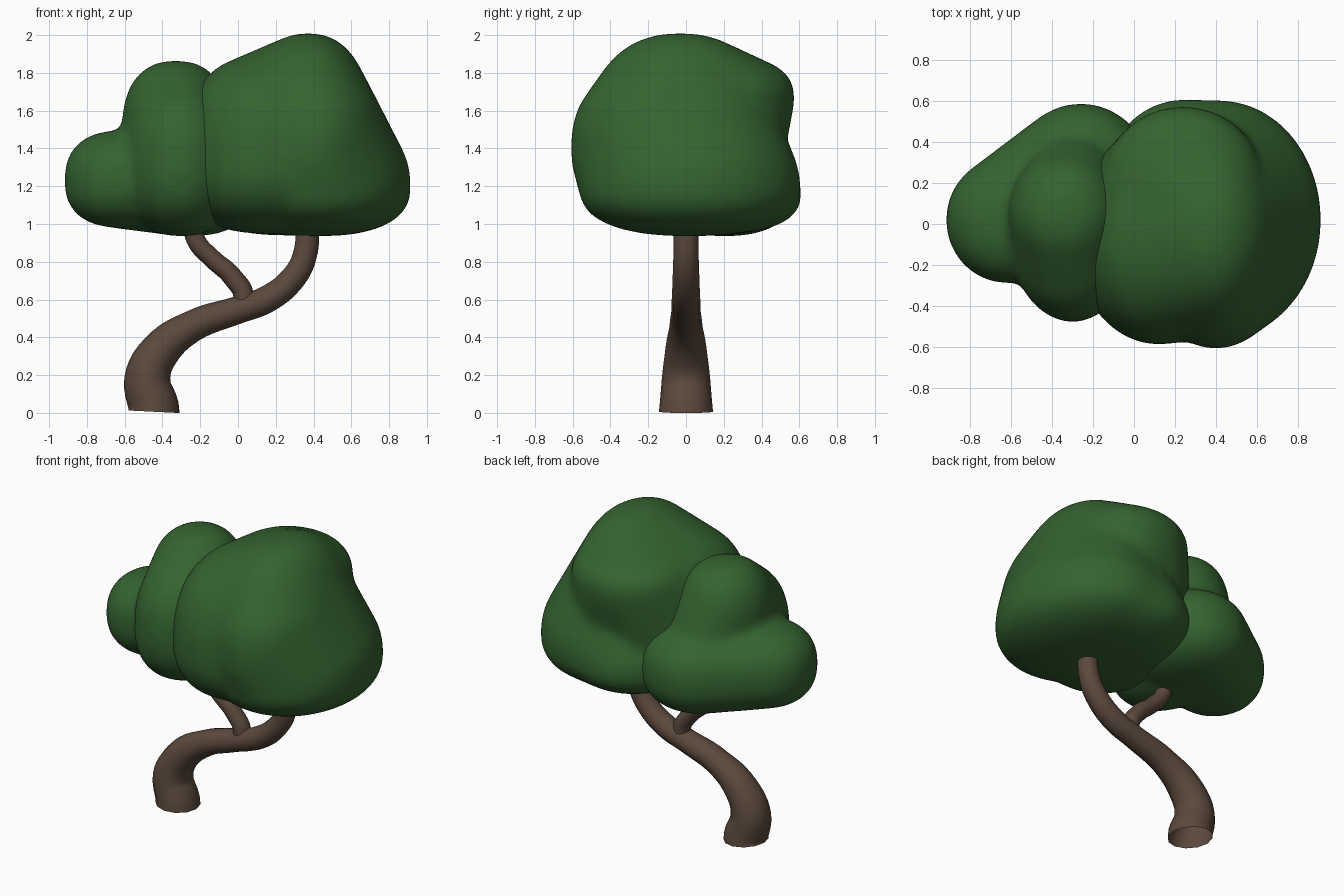
import bpy, bmesh
from math import hypot
from mathutils import Vector

if "Cube" in bpy.data.objects:
    bpy.data.objects.remove(bpy.data.objects["Cube"])


def material(name, rgb):
    m = bpy.data.materials.new(name)
    m.diffuse_color = (*rgb, 1)
    m.use_nodes = True
    m.node_tree.nodes["Principled BSDF"].inputs["Base Color"].default_value = m.diffuse_color
    return m


LEAF = material("leaf_green", (0.035, 0.125, 0.03))
BARK = material("bark_brown", (0.105, 0.066, 0.045))


def limb(name, points):
    """Tapered round tube through (x, z, radius) points in the y = 0 plane."""
    cu = bpy.data.curves.new(name, 'CURVE')
    cu.dimensions = '3D'
    cu.bevel_depth = 1
    cu.bevel_resolution = 4
    cu.resolution_u = 6
    sp = cu.splines.new('BEZIER')
    sp.bezier_points.add(len(points) - 1)
    for bp, (x, z, r) in zip(sp.bezier_points, points):
        bp.co = (x, 0, z)
        bp.radius = r
        bp.handle_left_type = bp.handle_right_type = 'AUTO'
    # the foot leaves the ground upright
    first = sp.bezier_points[0]
    first.handle_left_type = first.handle_right_type = 'FREE'
    first.handle_right = first.co + Vector((0.003, 0, 0.06))
    first.handle_left = first.co - Vector((0.003, 0, 0.06))
    ob = bpy.data.objects.new(name, cu)
    bpy.context.collection.objects.link(ob)
    cu.materials.append(BARK)
    ob.scale.y = 1.05
    return ob


# Directions shared by every foliage lobe
ball = bmesh.new()
bmesh.ops.create_icosphere(ball, subdivisions=4, radius=1)
DIRECTIONS = [v.co.normalized() for v in ball.verts]
ball.free()


def lobe_points(cx, cy, cz, rx, ry, up, down, n=2.4):
    """Boxy egg: centre, x/y radii, height above and below the centre."""
    for d in DIRECTIONS:
        d = d / (hypot(d.x, d.y) ** n + abs(d.z) ** n) ** (1 / n)
        yield (cx + d.x * rx, cy + d.y * ry, cz + d.z * (up if d.z > 0 else down))


def foliage(name, groups):
    """Wrap each group of lobes in a smooth hull, then fuse the hulls."""
    bm = bmesh.new()
    for lobes in groups:
        verts = [bm.verts.new(p) for lobe in lobes for p in lobe_points(*lobe)]
        bmesh.ops.convex_hull(bm, input=verts)
        loose = [v for v in verts if v.is_valid and not v.link_faces]
        bmesh.ops.delete(bm, geom=loose, context='VERTS')
    bmesh.ops.recalc_face_normals(bm, faces=bm.faces[:])
    me = bpy.data.meshes.new(name)
    bm.to_mesh(me)
    bm.free()
    me.materials.append(LEAF)
    ob = bpy.data.objects.new(name, me)
    bpy.context.collection.objects.link(ob)
    rm = ob.modifiers.new("fuse", 'REMESH')
    rm.mode = 'VOXEL'
    rm.voxel_size = 0.025
    rm.use_smooth_shade = True
    sm = ob.modifiers.new("soften", 'SMOOTH')
    sm.factor = 0.5
    sm.iterations = 12
    return ob


# Trunk and side branch
limb("trunk", [(-0.445, 0.006, 0.136), (-0.48, 0.18, 0.122), (-0.41, 0.33, 0.105),
               (-0.24, 0.46, 0.083), (0.0, 0.545, 0.073), (0.15, 0.60, 0.072),
               (0.28, 0.70, 0.068), (0.35, 0.82, 0.064), (0.37, 1.05, 0.061)])
limb("side_branch", [(0.03, 0.60, 0.055), (-0.03, 0.72, 0.053), (-0.14, 0.82, 0.05),
                     (-0.22, 0.91, 0.05), (-0.25, 1.05, 0.05)])

# Large crown: left/upper half and right/lower half share the same peak
peak = (0.37, -0.03, 1.30, 0.37, 0.53, 0.71, 0.36)
left = (0.12, -0.06, 1.32, 0.42, 0.53, 0.57, 0.37)
upper_back = (0.24, 0.20, 1.67, 0.39, 0.375, 0.22, 0.24)
low_right = (0.42, 0.02, 1.19, 0.495, 0.585, 0.40, 0.255)
low_back = (0.24, 0.10, 1.15, 0.42, 0.51, 0.27, 0.21)
front_bulge = (0.40, -0.10, 1.40, 0.38, 0.51, 0.45, 0.40)
foliage("large_crown", [[peak, left, upper_back],
                        [peak, low_right, low_back, front_bulge]])

# Small crown: tall front with top bump, and low back running to the left end
front = (-0.30, -0.02, 1.30, 0.32, 0.46, 0.46, 0.365)
bump = (-0.33, 0.05, 1.50, 0.285, 0.31, 0.365, 0.40)
back = (-0.26, 0.20, 1.20, 0.36, 0.39, 0.30, 0.265)
left_end = (-0.62, 0.02, 1.23, 0.30, 0.31, 0.265, 0.25)
foliage("small_crown", [[front, bump], [back, left_end]])
